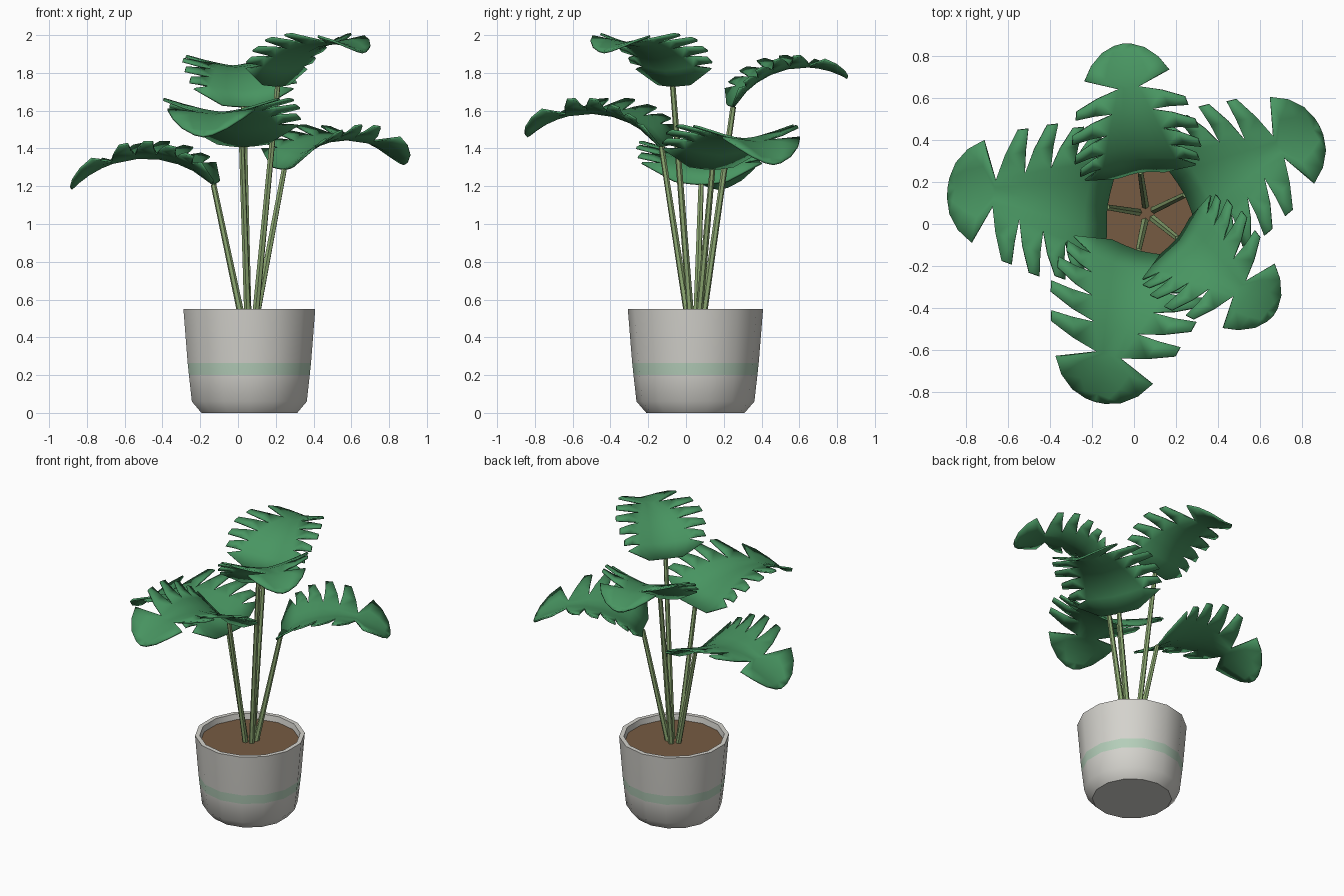
import bpy, bmesh, math
from mathutils import Matrix, Vector

cube = bpy.data.objects.get("Cube")
if cube:
    bpy.data.objects.remove(cube, do_unlink=True)


def material(name, rgb):
    mat = bpy.data.materials.new(name)
    mat.use_nodes = True
    mat.diffuse_color = (*rgb, 1)
    mat.node_tree.nodes["Principled BSDF"].inputs["Base Color"].default_value = (*rgb, 1)
    return mat


LEAF = material("leaf green", (0.065, 0.30, 0.12))
STEM = material("stem green", (0.27, 0.40, 0.17))
POT = material("pot white", (0.66, 0.65, 0.61))
STRIPE = material("stripe pale green", (0.46, 0.62, 0.49))
SOIL = material("soil brown", (0.18, 0.105, 0.055))
CENTRE = Vector((0.06, 0.05, 0))
SIDES = 14


def finish(name, bm, mats, smooth=None):
    bmesh.ops.recalc_face_normals(bm, faces=bm.faces)
    mesh = bpy.data.meshes.new(name)
    bm.to_mesh(mesh)
    bm.free()
    obj = bpy.data.objects.new(name, mesh)
    bpy.context.collection.objects.link(obj)
    for mat in mats:
        mesh.materials.append(mat)
    if smooth:
        bpy.ops.object.select_all(action="DESELECT")
        obj.select_set(True)
        bpy.context.view_layer.objects.active = obj
        bpy.ops.object.shade_smooth_by_angle(angle=math.radians(smooth))
    return obj


def lathe(name, profile, mats, stripe=None):
    """Turn (radius, height) points about the pot axis and cap both ends."""
    bm = bmesh.new()
    rings = []
    for r, z in profile:
        angles = [2 * math.pi * (i / SIDES + 0.25) for i in range(SIDES)]
        rings.append([bm.verts.new(CENTRE + Vector((r * math.cos(a), r * math.sin(a), z)))
                      for a in angles])
    for j, (low, high) in enumerate(zip(rings, rings[1:])):
        for i in range(SIDES):
            k = (i + 1) % SIDES
            face = bm.faces.new((low[i], low[k], high[k], high[i]))
            face.material_index = int(j == stripe)
    bm.faces.new(rings[0])
    bm.faces.new(rings[-1])
    return finish(name, bm, mats, 35)


# Pot with a painted band, and the soil inside it
lathe("pot", [(0.26, 0), (0.312, 0.06), (0.328, 0.2), (0.335, 0.265), (0.358, 0.55),
              (0.328, 0.55), (0.318, 0.48)], [POT, STRIPE], stripe=2)
lathe("soil", [(0.319, 0.485), (0.322, 0.51)], [SOIL])

# Leaf outline in (distance along the midrib, half width)
NOTCHES = [(0.13, 0.21), (0.22, 0.18), (0.325, 0.15), (0.44, 0.11), (0.575, 0.06)]
LOBE_TIPS = [(0.145, 0.345), (0.235, 0.365), (0.345, 0.365), (0.465, 0.325)]
BASE_EDGE = [(0, 0.14), (0.035, 0.21), (0.085, 0.32)]
END_EDGE = [(0.64, 0.245), (0.72, 0.195), (0.79, 0.125), (0.83, 0.05)]
LENGTH, RADIUS, START = 0.84, 0.543, math.radians(44.4)


def leaf_point(s, w):
    """Place an outline point on the arched, cupped leaf surface."""
    a = START - s / RADIUS
    x = RADIUS * (math.sin(START) - math.sin(a))
    z = RADIUS * (math.cos(a) - math.cos(START))
    rise = 0.36 * abs(w) ** 1.4
    return Vector((x - rise * math.sin(a), w, z + rise * math.cos(a)))


def leaf(name, base, heading, pitch, scale):
    bm = bmesh.new()
    for side in (1, -1):
        def face(*points):
            bm.faces.new([bm.verts.new(leaf_point(s, w * side)) for s, w in points])
        # Strip beside the midrib
        inner = [(0, 0.07)] + [(s, w * 0.5) for s, w in NOTCHES]
        outer = [BASE_EDGE[0]] + NOTCHES
        for i in range(len(inner) - 1):
            face((inner[i][0], 0), (inner[i + 1][0], 0), inner[i + 1], inner[i])
            face(inner[i], inner[i + 1], outer[i + 1], outer[i])
        # Base flare
        face(*BASE_EDGE, NOTCHES[0])
        # Pointed side lobes
        for i, (s, w) in enumerate(LOBE_TIPS):
            a, b = NOTCHES[i], NOTCHES[i + 1]
            near, far = (s - 0.02, w), (s + 0.025, w - 0.012)
            mid_a = ((a[0] + near[0]) / 2 + 0.004, (a[1] + near[1]) / 2)
            mid_b = ((b[0] + far[0]) / 2 + 0.006, (b[1] + far[1]) / 2)
            face(a, b, mid_b, mid_a)
            face(mid_a, mid_b, far, near)
        # Rounded end lobe
        spine, rim = (NOTCHES[-1][0], 0), NOTCHES[-1]
        for p in END_EDGE:
            nxt = (p[0], 0)
            core = (p[0], p[1] * 0.5) if p is not END_EDGE[-1] else p
            core_in = inner[-1] if rim is NOTCHES[-1] else (rim[0], rim[1] * 0.5)
            face(spine, nxt, core, core_in)
            face(core_in, core, p, rim) if core is not p else face(core_in, p, rim)
            spine, rim = nxt, p
        face(spine, (LENGTH, 0), rim)
    bmesh.ops.remove_doubles(bm, verts=bm.verts, dist=0.0005)
    place = (Matrix.Translation(base) @ Matrix.Rotation(heading, 4, "Z")
             @ Matrix.Rotation(-pitch, 4, "Y") @ Matrix.Scale(scale, 4))
    bmesh.ops.transform(bm, matrix=place, verts=bm.verts)
    obj = finish(name, bm, [LEAF], 40)
    thick = obj.modifiers.new("thickness", "SOLIDIFY")
    thick.thickness = 0.012
    thick.offset = 0


def stem(name, start, end):
    axis = end - start
    bm = bmesh.new()
    turn = axis.to_track_quat("Z", "Y").to_matrix().to_4x4()
    bmesh.ops.create_cone(bm, cap_ends=True, segments=6, radius1=0.019, radius2=0.015,
                          depth=axis.length,
                          matrix=Matrix.Translation((start + end) / 2) @ turn)
    finish(name, bm, [STEM])


# Five stems, each carrying one leaf: base position, heading, pitch, scale
PLANTS = {
    "left": ((0.245, 0.14, 1.29), 27, 2, 0.94),
    "back": ((0.03, 0.25, 1.62), 98, 14, 0.83),
    "right": ((-0.13, 0.08, 1.21), 173, -2, 1.0),
    "front": ((0.02, -0.13, 1.41), 254, 4, 0.98),
    "top": ((0.21, -0.07, 1.73), 321, 17, 0.8),
}
for label, (base, heading, pitch, scale) in PLANTS.items():
    base = Vector(base)
    outward = (base - CENTRE) * Vector((1, 1, 0)).length
    outward.z = 0
    root = CENTRE + outward.normalized() * 0.04 + Vector((0, 0, 0.5))
    stem(label + "_stem", root, base)
    leaf(label + "_leaf", base, math.radians(heading), math.radians(pitch), scale)
